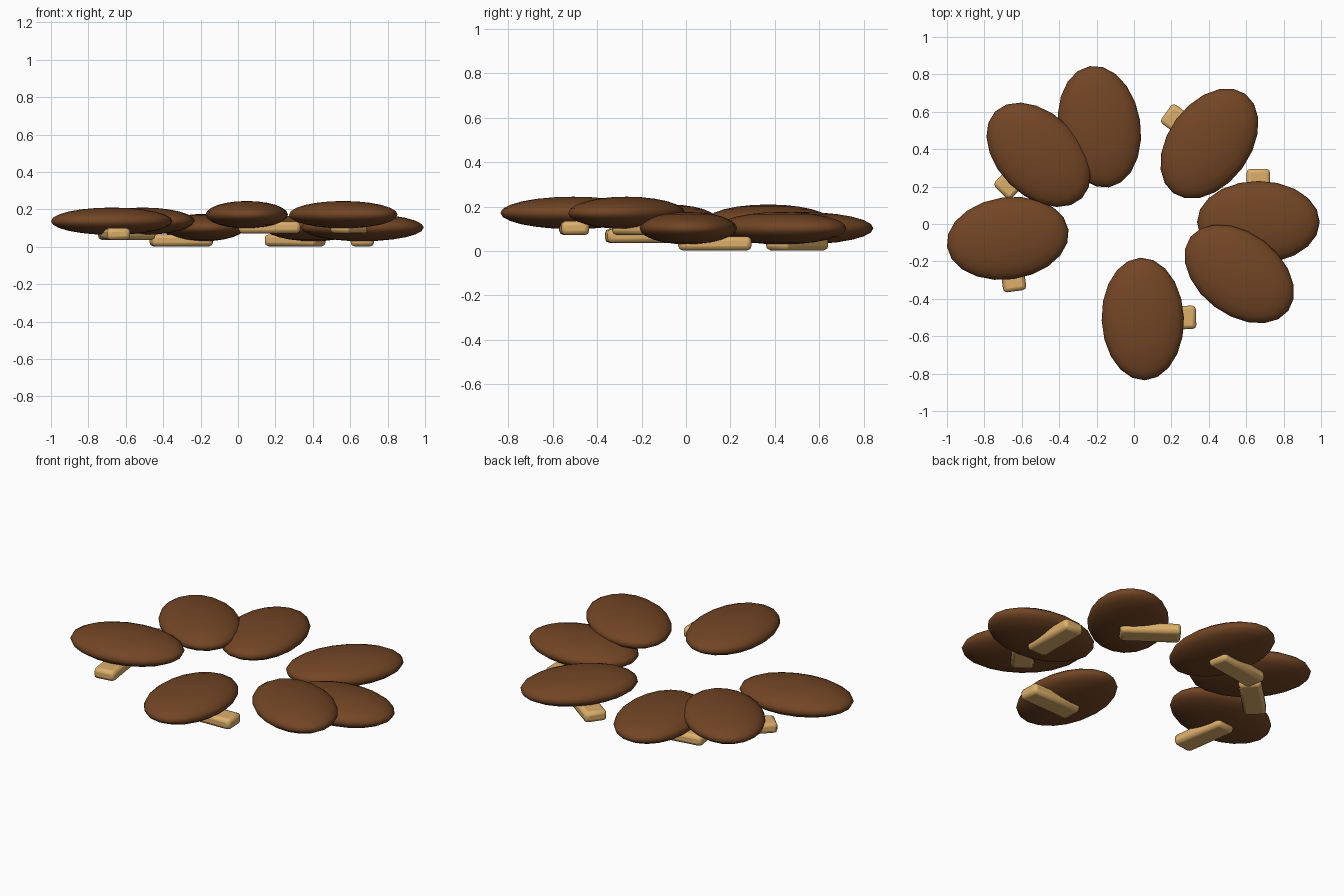
import bpy, math
from mathutils import Vector

if "Cube" in bpy.data.objects:
    bpy.data.objects.remove(bpy.data.objects["Cube"])


def material(name, rgb):
    m = bpy.data.materials.new(name)
    m.diffuse_color = (*rgb, 1)
    m.use_nodes = True
    m.node_tree.nodes["Principled BSDF"].inputs["Base Color"].default_value = m.diffuse_color
    return m


BROWN = material("dark brown", (0.17, 0.06, 0.018))
TAN = material("tan wood", (0.72, 0.43, 0.145))


def finish(ob, name, mat, angle):
    ob.name = name
    ob.data.materials.append(mat)
    bpy.ops.object.transform_apply(location=False, rotation=False, scale=True)
    bpy.ops.object.shade_smooth_by_angle(angle=math.radians(angle))


# Flattened oval pad with a short peg set crosswise beneath it
def pad_and_peg(i, x, y, z, deg):
    a = math.radians(deg)
    bpy.ops.mesh.primitive_uv_sphere_add(segments=20, ring_count=12, radius=1,
                                         location=(x, y, z), rotation=(0, 0, a))
    pad = bpy.context.object
    pad.scale = (0.328, 0.22, 0.073)
    finish(pad, f"oval_pad_{i}", BROWN, 60)

    side = Vector((-math.sin(a), math.cos(a), 0)) * 0.12
    bpy.ops.mesh.primitive_cube_add(size=1, rotation=(0, 0, a),
                                    location=Vector((x, y, z - 0.0685)) + side)
    peg = bpy.context.object
    peg.scale = (0.125, 0.33, 0.063)
    finish(peg, f"peg_{i}", TAN, 40)
    bev = peg.modifiers.new("rounded edges", "BEVEL")
    bev.width = 0.02
    bev.segments = 2


# Ring of pads: centre x, y, z and outward direction in degrees
ring = [
    (0.665, 0.01, 0.103, 0),
    (0.403, 0.43, 0.103, 54),
    (-0.185, 0.52, 0.103, 99),
    (-0.51, 0.37, 0.137, 135),
    (-0.675, -0.077, 0.137, 188),
    (0.047, -0.508, 0.172, 272),
    (0.563, -0.267, 0.172, 323),
]
for i, (x, y, z, deg) in enumerate(ring, 1):
    pad_and_peg(i, x, y, z, deg)
